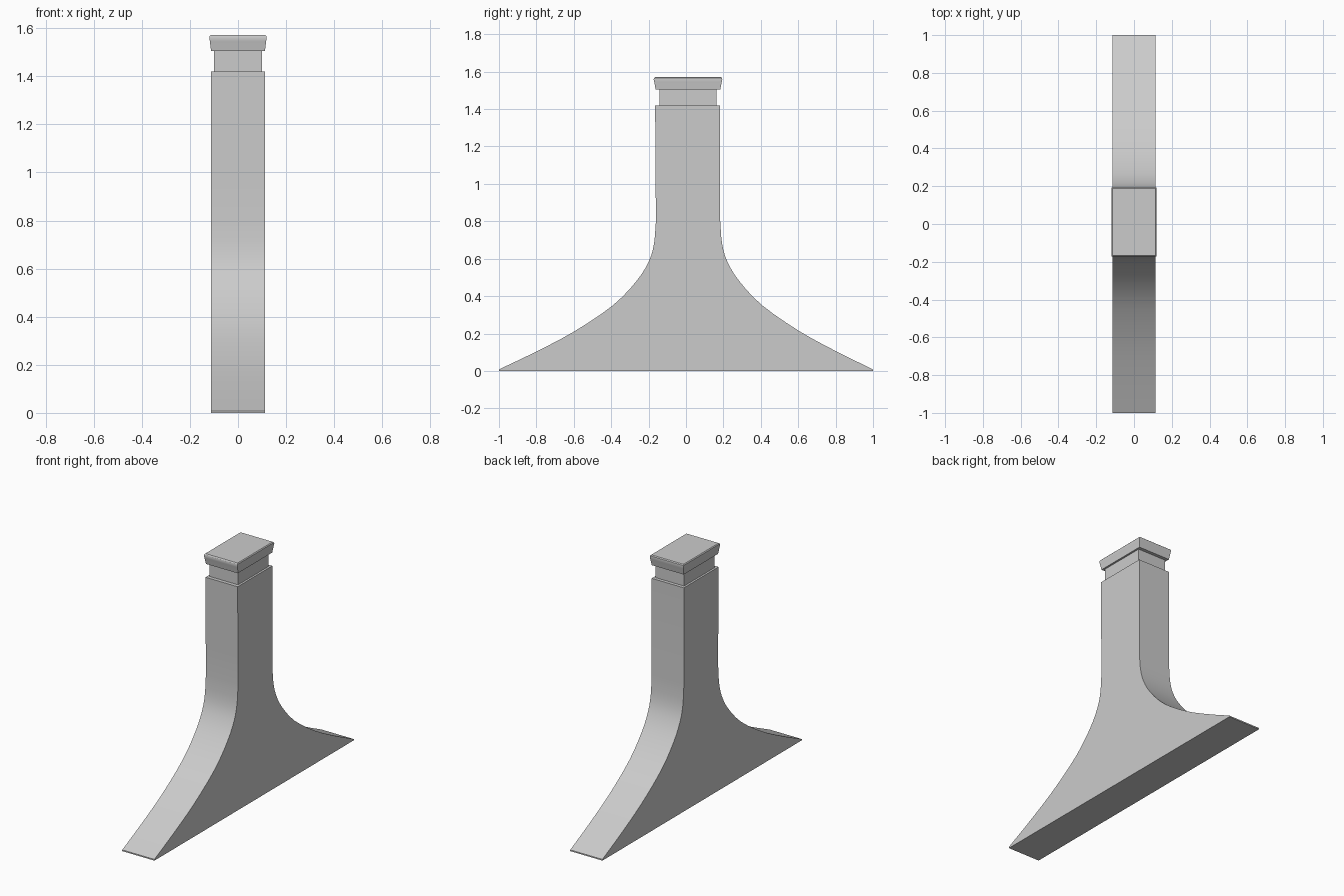
import bpy, bmesh
from mathutils import Vector

if "Cube" in bpy.data.objects:
    bpy.data.objects.remove(bpy.data.objects["Cube"])


def make_object(name, bm):
    bmesh.ops.recalc_face_normals(bm, faces=bm.faces)
    mesh = bpy.data.meshes.new(name)
    bm.to_mesh(mesh)
    bm.free()
    obj = bpy.data.objects.new(name, mesh)
    bpy.context.collection.objects.link(obj)
    bpy.ops.object.select_all(action='DESELECT')
    obj.select_set(True)
    bpy.context.view_layer.objects.active = obj
    bpy.ops.object.shade_smooth_by_angle(angle=0.5)
    return obj


def smooth_path(points, steps=3):
    """Catmull-Rom curve through the points."""
    p = [Vector(q) for q in points]
    p = [2 * p[0] - p[1]] + p + [2 * p[-1] - p[-2]]
    out = []
    for a, b, c, d in zip(p, p[1:], p[2:], p[3:]):
        for i in range(steps):
            t = i / steps
            out.append(0.5 * (2 * b + (c - a) * t + (2 * a - 5 * b + 4 * c - d) * t * t
                              + (3 * b - a - 3 * c + d) * t ** 3))
    return out + [p[-2]]


def stacked_rings(name, rings):
    """Rectangular block from (half x, min y, max y, z) levels."""
    bm = bmesh.new()
    loops = [[bm.verts.new(v) for v in ((-x, y0, z), (x, y0, z), (x, y1, z), (-x, y1, z))]
             for x, y0, y1, z in rings]
    for a, b in zip(loops, loops[1:]):
        for i in range(4):
            j = (i + 1) % 4
            bm.faces.new((a[i], a[j], b[j], b[i]))
    bm.faces.new(loops[0])
    bm.faces.new(loops[-1])
    return make_object(name, bm)


# Flared body: side profile extruded across x
HALF = 0.113
flare = [(1.0, 0.008), (0.8, 0.105), (0.6, 0.213), (0.4, 0.35), (0.275, 0.48),
         (0.21, 0.585), (0.182, 0.68), (0.172, 0.8)]
curve = smooth_path(flare)


def shift(v):
    # the shaft sits slightly towards +y
    return 0.011 * min(1, max(0, (1 - v.x) / 0.8))


right = [(v.x + shift(v), v.y) for v in curve] + [(0.183, 1.42)]
left = [(-v.x + shift(v), v.y) for v in curve] + [(-0.162, 0.97), (-0.165, 1.42)]
profile = [(1.0, 0)] + right + left[::-1] + [(-1.0, 0)]
bm = bmesh.new()
side = bm.faces.new([bm.verts.new((-HALF, y, z)) for y, z in profile])
ext = bmesh.ops.extrude_face_region(bm, geom=[side], use_keep_orig=True)
verts = [g for g in ext['geom'] if isinstance(g, bmesh.types.BMVert)]
bmesh.ops.translate(bm, verts=verts, vec=(2 * HALF, 0, 0))
make_object("flared_body", bm)

# Recessed neck
stacked_rings("neck", [(0.1, -0.142, 0.162, 1.41), (0.1, -0.142, 0.162, 1.51)])

# Cap widening upward, with softened top edge
stacked_rings("cap", [(0.112, -0.162, 0.183, 1.504), (0.117, -0.17, 0.191, 1.545),
                      (0.119, -0.173, 0.194, 1.558), (0.118, -0.171, 0.193, 1.566),
                      (0.113, -0.166, 0.187, 1.571)])
